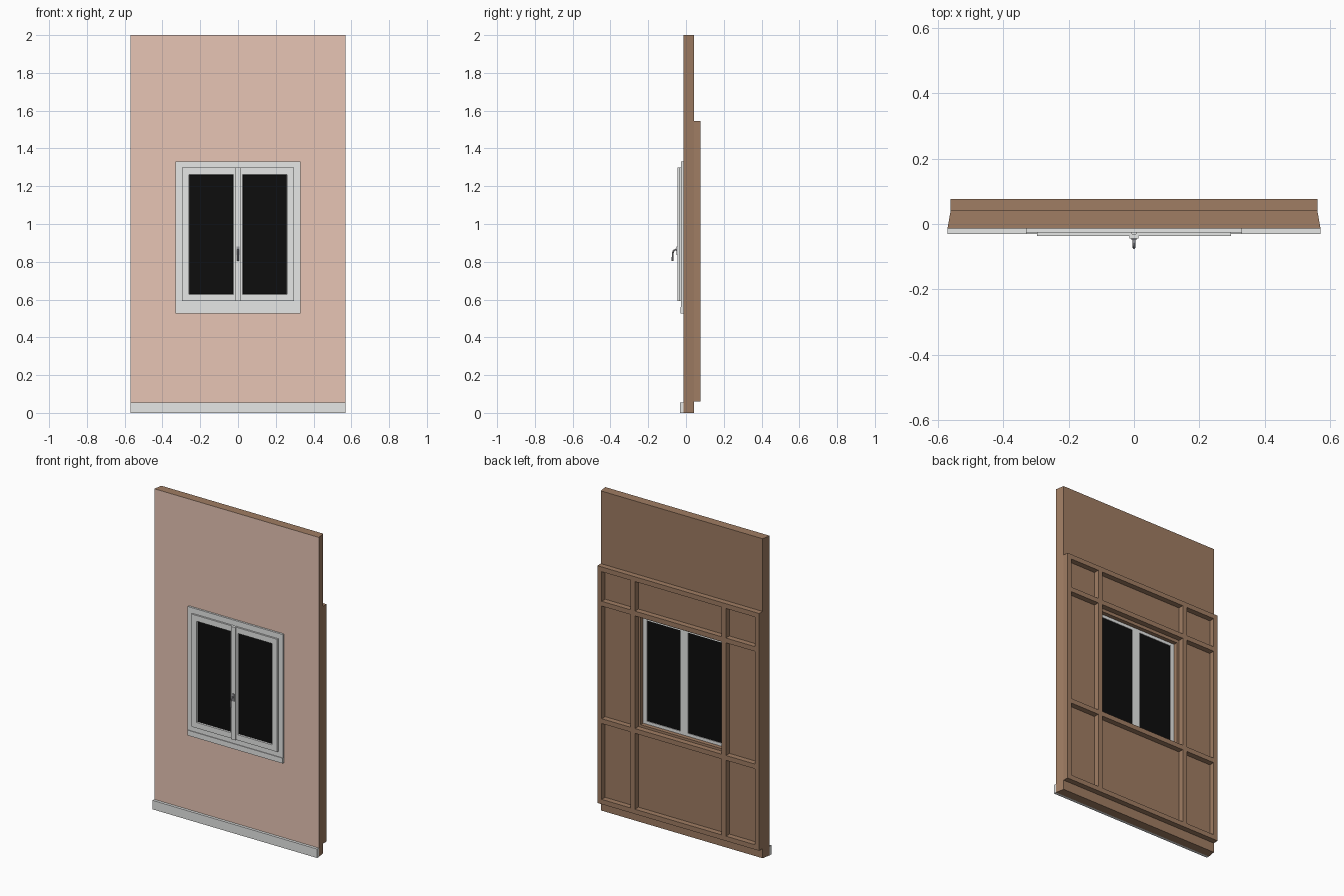
import bpy, bmesh, math

if "Cube" in bpy.data.objects:
    bpy.data.objects.remove(bpy.data.objects["Cube"])

def material(name, rgb):
    m = bpy.data.materials.new(name)
    m.diffuse_color = (*rgb, 1)
    m.use_nodes = True
    m.node_tree.nodes["Principled BSDF"].inputs["Base Color"].default_value = m.diffuse_color
    return m

PLASTER = material("pink plaster", (0.80, 0.56, 0.46))
WOOD = material("brown wood", (0.35, 0.205, 0.125))
WHITE = material("white paint", (0.80, 0.81, 0.80))
GLASS = material("black glass", (0.004, 0.004, 0.004))
METAL = material("grey metal", (0.35, 0.35, 0.37))

def finish(name, bm, *mats):
    bmesh.ops.recalc_face_normals(bm, faces=bm.faces)
    me = bpy.data.meshes.new(name)
    bm.to_mesh(me)
    bm.free()
    for m in mats:
        me.materials.append(m)
    ob = bpy.data.objects.new(name, me)
    bpy.context.collection.objects.link(ob)
    return ob

def box(name, x0, x1, y0, y1, z0, z1, mat):
    bm = bmesh.new()
    for v in bmesh.ops.create_cube(bm, size=1)["verts"]:
        v.co = (x1 if v.co.x > 0 else x0, y1 if v.co.y > 0 else y0, z1 if v.co.z > 0 else z0)
    return finish(name, bm, mat)

def frame(name, outer, inner, y0, y1, *mats, taper=0.0, splay=0.0):
    """Rectangular frame; rects are (x0, x1, z0, z1). taper narrows the back,
    splay widens the hole at the front."""
    def loop(r, y, dx=0, dz=0):
        x0, x1, z0, z1 = r
        x0, x1, z0, z1 = x0 + dx, x1 - dx, z0 + dz, z1 - dz
        return [bm.verts.new((x, y, z)) for x, z in ((x0, z0), (x1, z0), (x1, z1), (x0, z1))]
    bm = bmesh.new()
    loops = [loop(outer, y0), loop(outer, y1, taper),
             loop(inner, y1), loop(inner, y0, -splay, -splay)]
    for k in range(4):
        a, b = loops[k], loops[(k + 1) % 4]
        for i in range(4):
            j = (i + 1) % 4
            bm.faces.new((a[i], a[j], b[j], b[i]))
    bmesh.ops.recalc_face_normals(bm, faces=bm.faces)
    if len(mats) > 1:  # second colour on front faces
        for f in bm.faces:
            f.material_index = int(f.normal.y < -0.9)
    return finish(name, bm, *mats)

# wall panel: wood with a plastered front, sides tapering towards the back
frame("wall", (-0.57, 0.57, 0, 2), (-0.285, 0.285, 0.61, 1.28),
      -0.014, 0.042, WOOD, PLASTER, taper=0.01)
box("skirting_board", -0.57, 0.57, -0.031, -0.014, 0, 0.056, WHITE)

# timber framing on the back
B0, B1, W = 0.042, 0.0765, 0.03
for i, x in enumerate((-0.56, -0.33, 0.30, 0.53)):
    box(f"stud_{i}", x, x + W, B0, B1, 0.06, 1.545, WOOD)
for i, (xa, xb) in enumerate(((-0.53, -0.33), (-0.30, 0.30), (0.33, 0.53))):
    for j, z in enumerate((0.06, 0.565, 1.30, 1.515)):
        box(f"rail_{i}_{j}", xa, xb, B0, B1, z, z + W, WOOD)

# window surround and sill
frame("window_surround", (-0.33, 0.33, 0.56, 1.332), (-0.283, 0.283, 0.612, 1.278),
      -0.026, -0.012, WHITE)
box("window_sill", -0.33, 0.33, -0.030, -0.014, 0.527, 0.56, WHITE)

# two sashes with glass
for side, s in (("left", -1), ("right", 1)):
    xs = sorted((s * 0.006, s * 0.297))
    gs = sorted((s * 0.027, s * 0.258))
    frame(f"{side}_sash", (*xs, 0.593, 1.298), (*gs, 0.63, 1.26),
          -0.037, -0.026, WHITE, splay=0.002)
    inner = sorted((s * 0.0, s * 0.284))
    frame(f"{side}_sash_back", (*inner, 0.611, 1.279), (*gs, 0.63, 1.26),
          -0.026, 0.018, WHITE)
    box(f"{side}_glass", *gs, -0.028, 0.014, 0.63, 1.26, GLASS)
box("centre_strip", -0.013, 0.013, -0.045, -0.03, 0.593, 1.298, WHITE)

# handle: plate and bent lever
box("handle_plate", -0.008, 0.008, -0.049, -0.044, 0.835, 0.882, METAL)
cu = bpy.data.curves.new("handle_lever", "CURVE")
cu.dimensions = "3D"
cu.bevel_depth = 0.0045
cu.bevel_resolution = 2
cu.use_fill_caps = True
sp = cu.splines.new("POLY")
path = [(-0.046, 0.860), (-0.057, 0.865), (-0.066, 0.858), (-0.070, 0.845),
        (-0.071, 0.825), (-0.0715, 0.805)]
sp.points.add(len(path) - 1)
for p, (y, z) in zip(sp.points, path):
    p.co = (0, y, z, 1)
cu.materials.append(METAL)
lever = bpy.data.objects.new("handle_lever", cu)
bpy.context.collection.objects.link(lever)
bpy.context.view_layer.objects.active = lever
lever.select_set(True)
bpy.ops.object.convert(target="MESH")
bpy.ops.object.shade_smooth_by_angle(angle=math.radians(50))
